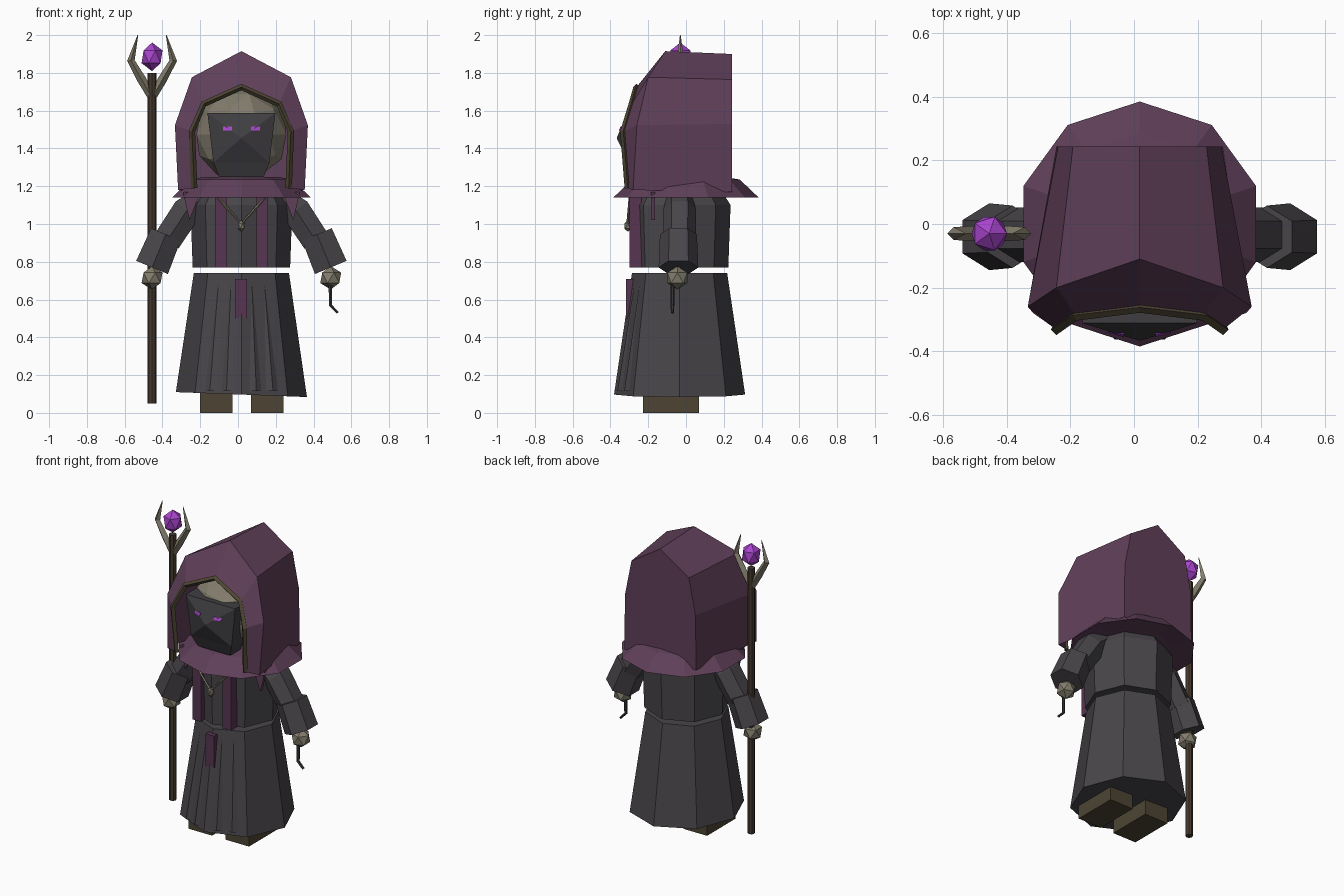
import bpy, bmesh, math
from mathutils import Vector

if "Cube" in bpy.data.objects:
    bpy.data.objects.remove(bpy.data.objects["Cube"])

CX, CY = 0.018, -0.034          # body axis


def mat(name, rgb):
    m = bpy.data.materials.new(name)
    m.diffuse_color = (*rgb, 1)
    m.use_nodes = True
    m.node_tree.nodes["Principled BSDF"].inputs["Base Color"].default_value = m.diffuse_color
    return m


PURPLE = mat("plum_cloth", (0.115, 0.050, 0.100))
SASH = mat("dark_plum_cloth", (0.095, 0.035, 0.085))
ROBE = mat("charcoal_cloth", (0.066, 0.060, 0.068))
MASK = mat("dark_mask", (0.050, 0.047, 0.053))
BONE = mat("bone", (0.225, 0.205, 0.150))
BROWN = mat("brown_leather", (0.075, 0.060, 0.034))
WOOD = mat("staff_wood", (0.060, 0.042, 0.028))
CRYSTAL = mat("violet_crystal", (0.400, 0.060, 0.620))
IRON = mat("iron", (0.040, 0.040, 0.045))


def make(name, verts, faces, material):
    bm = bmesh.new()
    vs = [bm.verts.new(v) for v in verts]
    for f in faces:
        bm.faces.new([vs[i] for i in f])
    bmesh.ops.recalc_face_normals(bm, faces=bm.faces)
    me = bpy.data.meshes.new(name)
    bm.to_mesh(me)
    bm.free()
    me.materials.append(material)
    ob = bpy.data.objects.new(name, me)
    bpy.context.collection.objects.link(ob)
    return ob


def loft(name, rings, material, closed=True, caps=(True, True)):
    """Join point rings of equal length with quads."""
    n = len(rings[0])
    faces = []
    for r in range(len(rings) - 1):
        for i in range(n if closed else n - 1):
            j = (i + 1) % n
            faces.append((r * n + i, r * n + j, r * n + n + j, r * n + n + i))
    if caps[0]:
        faces.append(list(range(n)))
    if caps[1]:
        faces.append([(len(rings) - 1) * n + i for i in range(n)])
    return make(name, [p for r in rings for p in r], faces, material)


def ngon(n, r, z, cx=CX, cy=CY, tilt=0.0):
    pts = []
    for i in range(n):
        a = math.pi / 2 + i * math.tau / n
        pts.append((cx + r * math.cos(a), cy + r * math.sin(a), z - tilt * math.cos(a)))
    return pts


def rod(name, path, radii, sides, material):
    """Sweep a polygon along a path lying roughly in the xz plane."""
    path = [Vector(p) for p in path]
    rings = []
    for i, p in enumerate(path):
        t = (path[min(i + 1, len(path) - 1)] - path[max(i - 1, 0)]).normalized()
        v = t.cross(Vector((0, 1, 0))).normalized()
        u = v.cross(t)
        rings.append([p + radii[i] * (math.cos(a) * u + math.sin(a) * v)
                      for a in (k * math.tau / sides for k in range(sides))])
    return loft(name, rings, material)


def box(name, x0, x1, y0, y1, z0, z1, material):
    ring = [(x0, y0), (x1, y0), (x1, y1), (x0, y1)]
    return loft(name, [[(x, y, z) for x, y in ring] for z in (z0, z1)], material)


def ball(name, loc, r, material, stretch=1.0, sub=1):
    bpy.ops.mesh.primitive_ico_sphere_add(subdivisions=sub, radius=r, location=loc)
    ob = bpy.context.object
    ob.name = name
    ob.scale.z = stretch
    ob.data.materials.append(material)
    return ob


def arch(half):
    """Mirror a half profile (apex first) into an arch from left foot to right foot."""
    left = [(CX - x, y, z) for x, y, z in reversed(half)]
    return left + [(CX + x, y, z) for x, y, z in half[1:]]


# Robe: skirt and torso with a gap at the waist
loft("skirt", [ngon(8, 0.347, 0.097, tilt=0.013), ngon(8, 0.252, 0.74)], ROBE)
loft("torso", [ngon(8, 0.258, 0.77), ngon(8, 0.270, 1.10), ngon(8, 0.20, 1.21)], ROBE)

# Skirt folds on the two front panels
for s in (-1, 1):
    for k, f in enumerate((0.30, 0.66)):
        def panel(r, t, z, out=0.0):
            a, b = Vector((0, -r, 0)), Vector((s * r * 0.707, -r * 0.707, 0))
            p = a.lerp(b, t) + Vector((s * 0.38, -0.92, 0)) * out
            return (CX + p.x, CY + p.y, z)
        pts = [panel(0.258, f, 0.70, 0.001), panel(0.347, f - 0.13, 0.115),
               panel(0.347, f + 0.13, 0.115), panel(0.347, f, 0.115, 0.014)]
        make("skirt_fold", pts, [(0, 1, 3), (0, 3, 2), (1, 2, 3), (0, 2, 1)], ROBE)

# Boots
for x in (-0.202, 0.068):
    box("boot", x, x + 0.172, -0.228, 0.069, 0.0, 0.16, BROWN)

# Hood: back ring, widest front ring, then in to the face opening
back = [(0, 0.243, 1.90), (0.21, 0.243, 1.765), (0.257, 0.243, 1.53), (0.262, 0.243, 1.17)]
front = [(0, -0.11, 1.915), (0.262, -0.20, 1.777), (0.352, -0.26, 1.523), (0.335, -0.28, 1.18)]
opening = [(0, -0.262, 1.725), (0.20, -0.287, 1.635), (0.262, -0.332, 1.49), (0.25, -0.308, 1.19)]
loft("hood", [arch(back), arch(front), arch(opening)], PURPLE, closed=False, caps=(True, False))
rod("hood_trim", arch(opening), [0.017] * 7, 4, BROWN)

# Shoulder collar, flaring outwards and closed below
loft("collar", [ngon(10, 0.20, 1.25, cy=0), ngon(10, 0.285, 1.235, cy=0),
                ngon(10, 0.385, 1.14, cy=0), ngon(10, 0.24, 1.15, cy=0)], PURPLE)

# Head and faceted mask
ball("head", (CX, -0.065, 1.475), 0.25, BONE, sub=2)
face = [(-0.18, -0.312, 1.588), (0.18, -0.312, 1.588), (0.148, -0.305, 1.325),
        (0.118, -0.275, 1.25), (-0.118, -0.275, 1.25), (-0.148, -0.305, 1.325)]
verts = [(CX + x, y, z) for x, y, z in face]
verts += [(x, -0.17, z) for x, y, z in verts] + [(CX, -0.367, 1.455)]
faces = [(0, 1, 12), (1, 2, 12), (2, 5, 12), (5, 0, 12), (2, 3, 4, 5), (6, 7, 8, 9, 10, 11)]
faces += [(i, (i + 1) % 6, (i + 1) % 6 + 6, i + 6) for i in range(6)]
make("mask", verts, faces, MASK)

# Eye slits: thin plates lying on the mask
for s in (-1, 1):
    rings = [[(CX + s * x, y + d, z) for x, y, z in
              ((0.050, -0.342, 1.515), (0.098, -0.333, 1.515),
               (0.098, -0.337, 1.496), (0.050, -0.350, 1.496))] for d in (-0.005, 0.003)]
    loft("eye", rings, CRYSTAL)

# Hanging cloth: sash strips, collar points and belt tail
for s in (-1, 1):
    x = CX + s * 0.11
    box("sash_strip", x - 0.031, x + 0.031, -0.30, -0.235, 0.77, 1.17, SASH)
    tri = [(0.215, 1.17), (0.31, 1.17), (0.275, 1.02)]
    loft("collar_point", [[(CX + s * a, y, z) for a, z in tri] for y in (-0.185, -0.165)], PURPLE)
box("belt_tail", -0.015, 0.047, -0.317, -0.27, 0.50, 0.71, SASH)

# Necklace and pendant
rod("necklace", [(CX - 0.135, -0.295, 1.15), (CX, -0.308, 1.0), (CX + 0.135, -0.295, 1.15)],
    [0.008] * 3, 4, BONE)
ball("pendant", (CX, -0.308, 0.99), 0.022, BONE, stretch=1.4)

# Arms, flared sleeves and hands
for s in (-1, 1):
    def px(x):
        return CX + s * x
    rod("upper_arm", [(px(0.20), CY, 1.14), (px(0.29), CY, 1.07), (px(0.395), CY, 0.91)],
        [0.07, 0.088, 0.085], 6, ROBE)
    rod("sleeve", [(px(0.400), CY - 0.006, 0.945), (px(0.473), CY - 0.006, 0.77)],
        [0.098, 0.105], 6, ROBE)
    ball("hand", (px(0.473), CY - 0.012, 0.715), 0.062, BONE)

# Bent iron hook in the right hand
rod("hook", [(0.489, -0.072, 0.71), (0.489, -0.072, 0.57), (0.528, -0.072, 0.53)],
    [0.010, 0.010, 0.008], 6, IRON)

# Staff with a forked head and a crystal
SX, SY = -0.455, -0.03
loft("staff", [ngon(8, 0.023, z, SX, SY) for z in (0.05, 1.80)], WOOD)
for s in (-1, 1):
    rod("staff_prong", [(SX - s * 0.004, SY, 1.66), (SX + s * 0.055, SY, 1.765),
                        (SX + s * 0.112, SY, 1.865), (SX + s * 0.075, SY, 2.0)],
        [0.020, 0.024, 0.020, 0.002], 4, BONE)
ball("crystal", (SX, SY, 1.885), 0.062, CRYSTAL, stretch=1.22)
